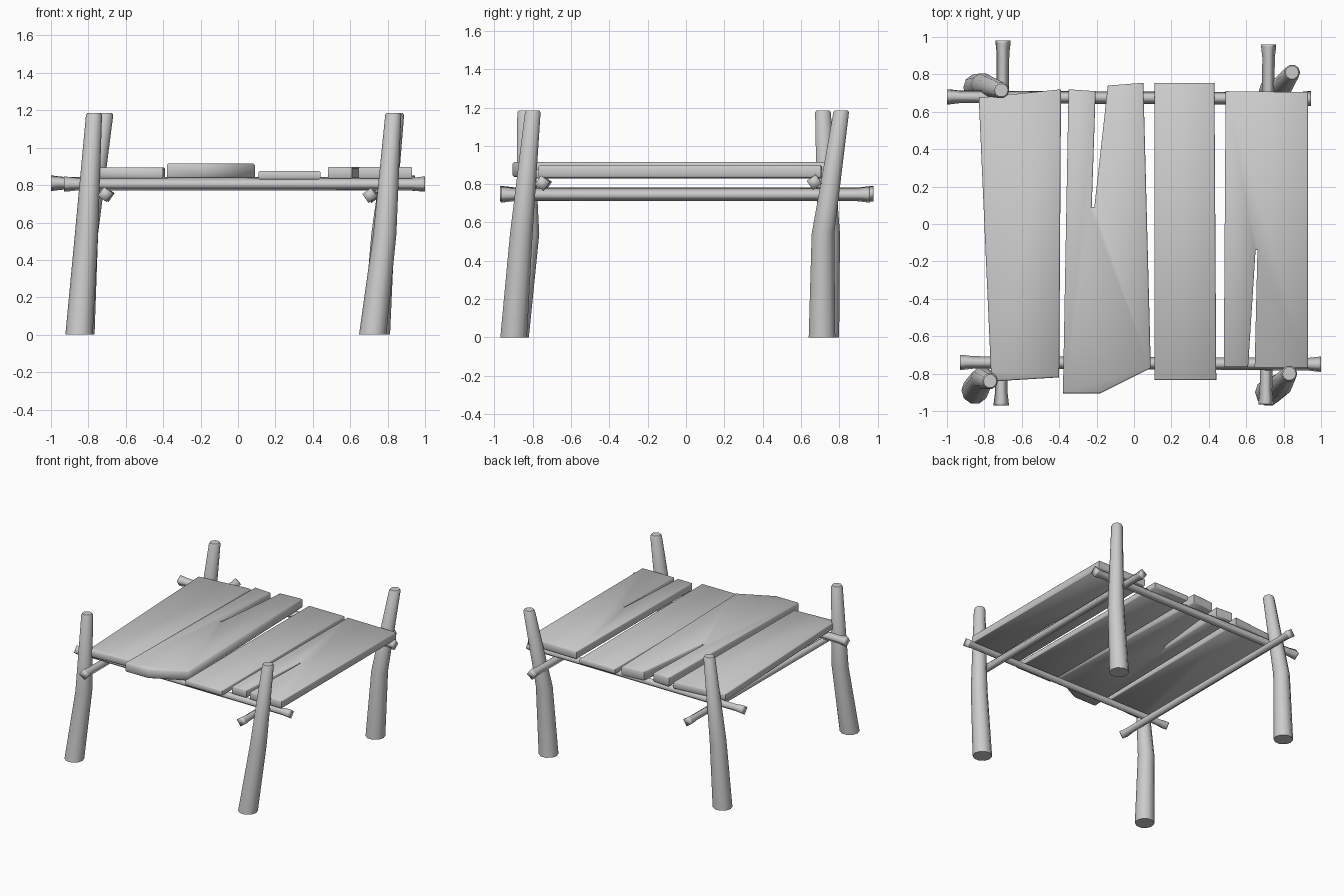
import bpy, bmesh, math
from mathutils import Vector

cube = bpy.data.objects.get("Cube")
if cube:
    bpy.data.objects.remove(cube, do_unlink=True)

# One plain colour for everything
wood = bpy.data.materials.new("plain_grey")
wood.use_nodes = True
GREY = (0.6, 0.6, 0.6, 1)
wood.diffuse_color = GREY
wood.node_tree.nodes["Principled BSDF"].inputs["Base Color"].default_value = GREY


def finish(name, bm, angle):
    bmesh.ops.recalc_face_normals(bm, faces=bm.faces)
    mesh = bpy.data.meshes.new(name)
    bm.to_mesh(mesh)
    bm.free()
    mesh.materials.append(wood)
    obj = bpy.data.objects.new(name, mesh)
    bpy.context.collection.objects.link(obj)
    bpy.ops.object.select_all(action='DESELECT')
    bpy.context.view_layer.objects.active = obj
    obj.select_set(True)
    bpy.ops.object.shade_smooth_by_angle(angle=math.radians(angle))
    return obj


def tube(name, rings, sides, u, v, turn=0, angle=50):
    """Skin rings of (centre, radius) lying in the plane of u and v."""
    bm = bmesh.new()
    loops = []
    for centre, r in rings:
        angles = [turn + math.tau * i / sides for i in range(sides)]
        loops.append([bm.verts.new(Vector(centre) + r * (math.cos(a) * u + math.sin(a) * v))
                      for a in angles])
    for a, b in zip(loops, loops[1:]):
        for i in range(sides):
            j = (i + 1) % sides
            bm.faces.new((a[i], a[j], b[j], b[i]))
    bm.faces.new(loops[0])
    bm.faces.new(loops[-1])
    return finish(name, bm, angle)


X, Y, Z = Vector((1, 0, 0)), Vector((0, 1, 0)), Vector((0, 0, 1))

# Bent, tapering legs: foot, knee and top positions
legs = {
    "front_right_leg": ((-0.85, -0.89), (-0.81, -0.825), (-0.77, -0.84)),
    "front_left_leg": ((0.72, -0.9), (0.785, -0.86), (0.83, -0.80)),
    "back_right_leg": ((-0.84, 0.73), (-0.81, 0.745), (-0.71, 0.715)),
    "back_left_leg": ((0.74, 0.71), (0.775, 0.715), (0.845, 0.81)),
}
for name, (foot, knee, top) in legs.items():
    tube(name, [((*foot, 0), 0.073), ((*knee, 0.54), 0.062),
                ((*top, 1.175), 0.043), ((*top, 1.185), 0.036)], 10, X, Y)


# Square rails set on edge, with slightly flared ends
def rail(name, start, end, u, turn):
    a, b = Vector(start), Vector(end)
    step = (b - a).normalized()
    rings = [(a, 0.041), (a + step * 0.012, 0.041), (a + step * 0.07, 0.034),
             (b - step * 0.07, 0.034), (b - step * 0.012, 0.041), (b, 0.041)]
    tube(name, rings, 4, u, Z, math.radians(turn), 95)


rail("front_rail", (-0.93, -0.74, 0.805), (1.0, -0.75, 0.805), Y, 10)
rail("back_rail", (-1.0, 0.68, 0.81), (0.945, 0.67, 0.81), Y, -10)
rail("right_rail", (-0.71, -0.97, 0.75), (-0.70, 0.98, 0.75), X, 10)
rail("left_rail", (0.705, -0.965, 0.745), (0.72, 0.96, 0.745), X, -10)


# Rough planks: outline extruded upward, with softened edges
def plank(name, outline, low, high):
    bm = bmesh.new()
    face = bm.faces.new([bm.verts.new((x, y, low)) for x, y in outline])
    up = bmesh.ops.extrude_face_region(bm, geom=[face])["geom"]
    bmesh.ops.translate(bm, vec=(0, 0, high - low),
                        verts=[g for g in up if isinstance(g, bmesh.types.BMVert)])
    rims = [e for e in bm.edges if abs(e.verts[0].co.z - e.verts[1].co.z) < 0.001]
    bmesh.ops.bevel(bm, geom=rims, offset=0.007, segments=1, affect='EDGES',
                    clamp_overlap=True)
    finish(name, bm, 50)


plank("right_plank", [(-0.83, 0.675), (-0.39, 0.72), (-0.40, -0.82),
                      (-0.73, -0.84), (-0.765, -0.79)], 0.835, 0.893)
plank("split_plank", [(-0.35, 0.72), (-0.205, 0.71), (-0.226, 0.09), (-0.212, 0.09),
                      (-0.14, 0.74), (0.05, 0.755), (0.09, -0.77), (-0.18, -0.905),
                      (-0.38, -0.905)], 0.838, 0.915)
plank("straight_plank", [(0.11, 0.755), (0.43, 0.755), (0.44, -0.835),
                         (0.11, -0.835)], 0.83, 0.876)
plank("left_plank", [(0.49, 0.71), (0.93, 0.705), (0.93, -0.77), (0.645, -0.77),
                     (0.66, -0.14), (0.65, -0.14), (0.61, -0.765),
                     (0.48, -0.765)], 0.835, 0.897)
